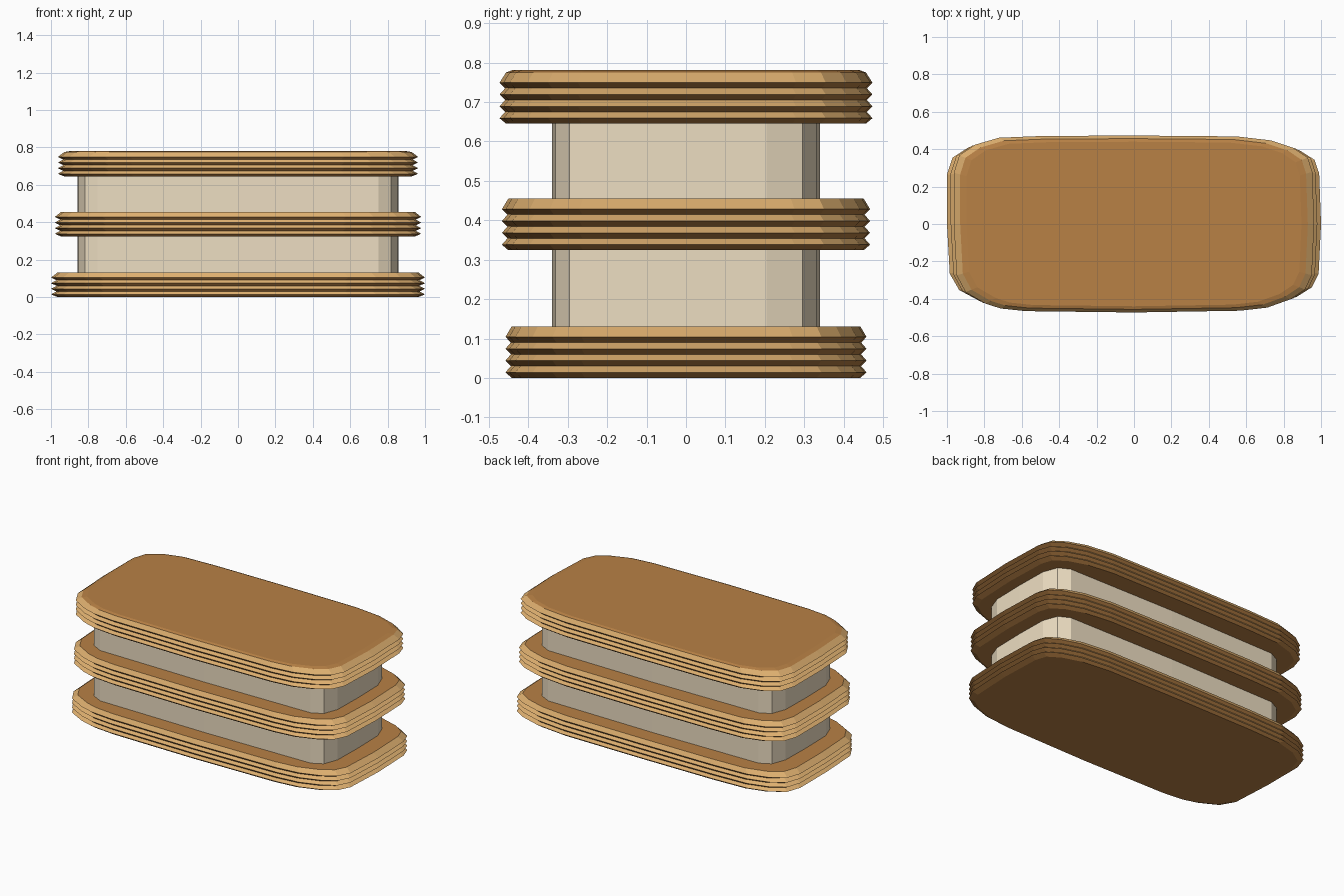
import bpy, bmesh

if "Cube" in bpy.data.objects:
    bpy.data.objects.remove(bpy.data.objects["Cube"])


def material(name, rgb):
    m = bpy.data.materials.new(name)
    m.diffuse_color = (*rgb, 1)
    m.use_nodes = True
    m.node_tree.nodes["Principled BSDF"].inputs["Base Color"].default_value = m.diffuse_color
    return m


BROWN = material("brown", (0.48, 0.22, 0.06))
TAN = material("tan", (0.73, 0.43, 0.16))
CREAM = material("cream", (0.85, 0.73, 0.54))

# Slightly uneven rounded rectangle, as fractions of the half width and half depth
PLATE = [(1, 0), (.99, .59), (.965, .75), (.885, .86), (.76, .945), (.57, .99), (0, 1),
         (-.51, .995), (-.75, .975), (-.885, .895), (-.97, .775), (-1, .58), (-1, 0),
         (-.985, -.58), (-.935, -.77), (-.825, -.9), (-.74, -.955), (-.6, -.985), (0, -1),
         (.59, -.98), (.74, -.945), (.87, -.85), (.95, -.74), (.987, -.58)]
CORNER = [(1, .0), (.995, .6), (.955, .87), (.875, .975), (0, 1)]


def loft(name, outline, hx, hy, rings, mats, ridged=False):
    """Stack scaled copies of an outline; rings are (z, scale)."""
    bm = bmesh.new()
    loops = [[bm.verts.new((x * hx * s, y * hy * s, z)) for x, y in outline]
             for z, s in rings]
    n = len(outline)
    bm.faces.new(loops[0][::-1])
    bm.faces.new(loops[-1])
    for (a, b), (ra, rb) in zip(zip(loops, loops[1:]), zip(rings, rings[1:])):
        for i in range(n):
            j = (i + 1) % n
            f = bm.faces.new((a[i], a[j], b[j], b[i]))
            # upward-facing ridge facets are paler
            if ridged and rb[1] < ra[1] and rb[0] - ra[0] > 0.01:
                f.material_index = 1
    bmesh.ops.recalc_face_normals(bm, faces=bm.faces)
    me = bpy.data.meshes.new(name)
    bm.to_mesh(me)
    bm.free()
    for m in mats:
        me.materials.append(m)
    ob = bpy.data.objects.new(name, me)
    bpy.context.collection.objects.link(ob)
    return ob


# Ridged plates: four sharp ridges around the edge
def plate(name, z0, hx, hy, top):
    rings = []
    for i in range(4):
        rings += [(z0 + .03 * i, .965 if i == 0 else .97), (z0 + .03 * i + .014, 1)]
    rings += [(z0 + z, s) for z, s in top]
    return loft(name, PLATE, hx, hy, rings, [BROWN, TAN], True)


plate("bottom_plate", 0, 1.0, .458, [(.131, .965)])
plate("middle_plate", .324, .98, .467, [(.131, .965)])
plate("top_plate", .645, .963, .473, [(.130, .965), (.136, .93)])

# Pale cores between the plates
q = CORNER
core = (q + [(-x, y) for x, y in q[-2::-1]]
        + [(-x, -y) for x, y in q[1:]] + [(x, -y) for x, y in q[-2:0:-1]])
for name, z0, z1 in (("lower_core", .131, .324), ("upper_core", .455, .645)):
    loft(name, core, .857, .34, [(z0, 1), (z1, 1)], [CREAM])
